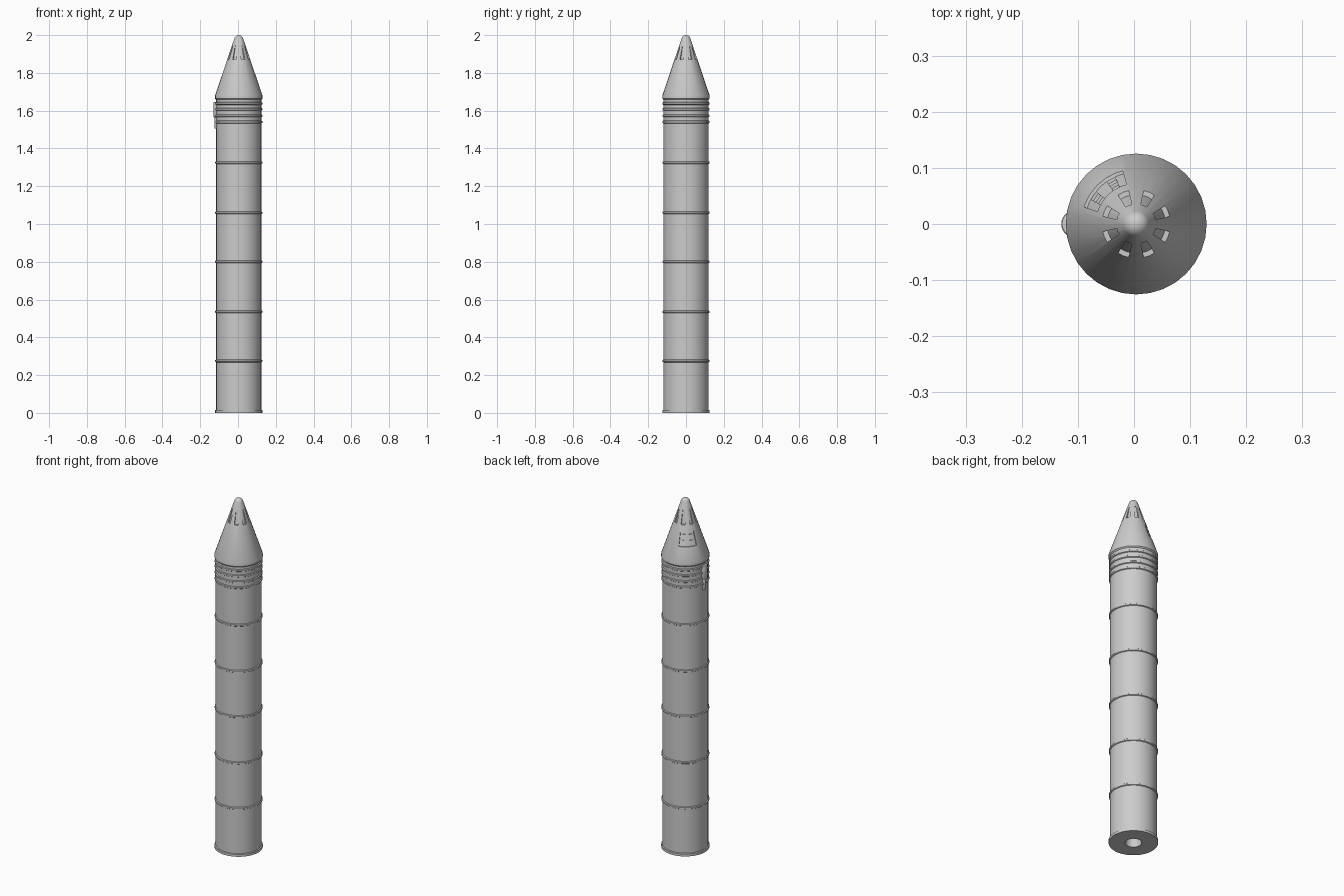
import bpy, bmesh, math
from mathutils import Vector, Matrix

cube = bpy.data.objects.get("Cube")
if cube:
    bpy.data.objects.remove(cube, do_unlink=True)

AXIS_X = 0.004            # body axis, offset to balance the side fairing
R_BODY, R_RING = 0.12, 0.1255
Z_CONE, TIP_R, SLOPE = 1.68, 0.024, 0.339

grey = bpy.data.materials.new("light_grey")
grey.use_nodes = True
grey.diffuse_color = (0.6, 0.6, 0.6, 1)
grey.node_tree.nodes["Principled BSDF"].inputs["Base Color"].default_value = (0.6, 0.6, 0.6, 1)


def make_object(name, bm):
    bmesh.ops.recalc_face_normals(bm, faces=bm.faces)
    mesh = bpy.data.meshes.new(name)
    bm.to_mesh(mesh)
    bm.free()
    mesh.materials.append(grey)
    obj = bpy.data.objects.new(name, mesh)
    bpy.context.collection.objects.link(obj)
    return obj


def activate(obj):
    bpy.ops.object.select_all(action='DESELECT')
    obj.select_set(True)
    bpy.context.view_layer.objects.active = obj


def smooth(obj):
    activate(obj)
    bpy.ops.object.shade_smooth_by_angle(angle=math.radians(30))


def cone_r(z):
    return R_RING - SLOPE * (z - Z_CONE)


def add_sector(bm, points, centre, half, steps=6):
    """Sweep a closed (radius, z) outline through an arc about the body axis."""
    rows = []
    for i in range(steps + 1):
        a = math.radians(centre - half + 2 * half * i / steps)
        rows.append([bm.verts.new((AXIS_X + r * math.cos(a), r * math.sin(a), z))
                     for r, z in points])
    n = len(points)
    for lo, hi in zip(rows, rows[1:]):
        for k in range(n):
            bm.faces.new((lo[k], lo[(k + 1) % n], hi[(k + 1) % n], hi[k]))
    bm.faces.new(rows[0])
    bm.faces.new(rows[-1])


def cone_band(z_low, z_high, inner_low, inner_high, outer):
    """Outline following the cone between two heights."""
    return [(cone_r(z_low) + inner_low, z_low), (cone_r(z_low) + outer, z_low),
            (cone_r(z_high) + outer, z_high), (cone_r(z_high) + inner_high, z_high)]


# Body profile: nozzle recess, base ring, segment joints, upper ribs, nose
profile = [(0, 0.1), (0.03, 0.1), (0.042, 0), (R_RING, 0), (R_RING, 0.014), (R_BODY, 0.016)]
for z in (0.275, 0.535, 0.8, 1.06, 1.325, 1.54, 1.573, 1.607, 1.638):
    profile += [(R_BODY, z - 0.007), (R_RING - 0.001, z - 0.004),
                (R_RING - 0.001, z + 0.004), (R_BODY, z + 0.007)]
profile += [(R_BODY, 1.658), (R_RING, 1.664), (R_RING, Z_CONE)]
tilt = math.atan(SLOPE)
for i in range(7):
    a = tilt + (math.pi / 2 - tilt) * i / 6
    profile.append((TIP_R * math.cos(a) if i < 6 else 0, 2 - TIP_R + TIP_R * math.sin(a)))

bm = bmesh.new()
verts = [bm.verts.new((AXIS_X + r, 0, z)) for r, z in profile]
edges = [bm.edges.new(pair) for pair in zip(verts, verts[1:])]
bmesh.ops.spin(bm, geom=verts + edges, cent=(AXIS_X, 0, 0), axis=(0, 0, 1),
               angle=2 * math.pi, steps=32)
bmesh.ops.remove_doubles(bm, verts=bm.verts, dist=0.0002)
bmesh.ops.dissolve_degenerate(bm, edges=bm.edges, dist=0.0001)
body = make_object("booster_body", bm)

# Recesses: eight nose pockets and one access panel
bm = bmesh.new()
for k in range(8):
    add_sector(bm, cone_band(1.87, 1.945, -0.009, -0.002, 0.01), 22.5 + 45 * k, 9.5)
add_sector(bm, cone_band(1.761, 1.836, -0.006, -0.006, 0.01), 133, 29, 12)
cutter = make_object("recess_cutter", bm)
cutter.hide_render = True
cut = body.modifiers.new("recesses", 'BOOLEAN')
cut.operation, cut.solver, cut.object = 'DIFFERENCE', 'EXACT', cutter
activate(body)
bpy.ops.object.modifier_apply(modifier=cut.name)
bpy.data.objects.remove(cutter, do_unlink=True)
smooth(body)

# Four small blocks inside the access panel
bm = bmesh.new()
for angle in (119.5, 146.5):
    for z in (1.776, 1.806):
        add_sector(bm, cone_band(z, z + 0.016, -0.009, -0.009, -0.001), angle, 5.5, 3)
smooth(make_object("panel_blocks", bm))


# Side fairing: wide rounded head above a slimmer tail
def fairing(name, rx, ry, z_low, z_high):
    bm = bmesh.new()
    bmesh.ops.create_cone(bm, cap_ends=True, segments=24, radius1=1, radius2=1, depth=1)
    bmesh.ops.scale(bm, vec=(rx, ry, z_high - z_low), verts=bm.verts)
    bmesh.ops.translate(bm, vec=(-0.107, 0, (z_low + z_high) / 2), verts=bm.verts)
    rims = [e for e in bm.edges if abs(e.verts[0].co.z - e.verts[1].co.z) < 1e-5]
    bmesh.ops.bevel(bm, geom=rims, offset=0.004, segments=2, profile=0.5, affect='EDGES')
    smooth(make_object(name, bm))


fairing("fairing_head", 0.0225, 0.024, 1.565, 1.645)
fairing("fairing_tail", 0.0175, 0.014, 1.505, 1.575)
